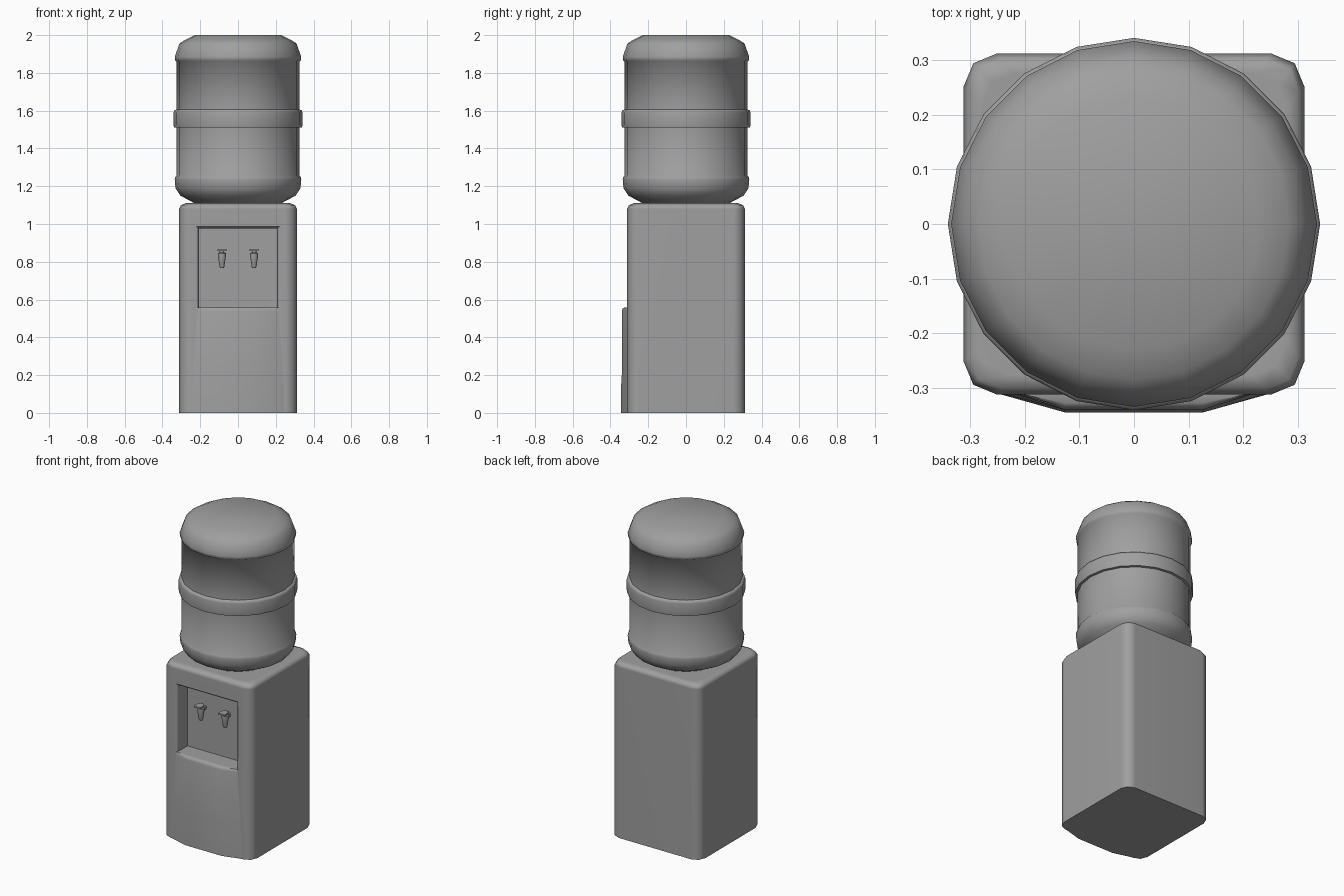
import bpy, bmesh, math

cube = bpy.data.objects.get("Cube")
if cube:
    bpy.data.objects.remove(cube, do_unlink=True)

grey = bpy.data.materials.new("plain_grey")
grey.use_nodes = True
COLOUR = (0.35, 0.35, 0.35, 1)
grey.diffuse_color = COLOUR
grey.node_tree.nodes["Principled BSDF"].inputs["Base Color"].default_value = COLOUR


def loft(name, rings):
    """Skin equal-length point rings and cap both ends."""
    bm = bmesh.new()
    loops = [[bm.verts.new(p) for p in ring] for ring in rings]
    n = len(loops[0])
    for a, b in zip(loops, loops[1:]):
        for i in range(n):
            j = (i + 1) % n
            bm.faces.new((a[i], a[j], b[j], b[i]))
    bm.faces.new(loops[0][::-1])
    bm.faces.new(loops[-1])
    bmesh.ops.recalc_face_normals(bm, faces=bm.faces)
    mesh = bpy.data.meshes.new(name)
    bm.to_mesh(mesh)
    bm.free()
    mesh.materials.append(grey)
    obj = bpy.data.objects.new(name, mesh)
    bpy.context.collection.objects.link(obj)
    return obj


def select(obj):
    bpy.ops.object.select_all(action='DESELECT')
    obj.select_set(True)
    bpy.context.view_layer.objects.active = obj


def smooth(obj, degrees):
    select(obj)
    bpy.ops.object.shade_smooth_by_angle(angle=math.radians(degrees))


def lathe(name, profile, sides, x=0, y=0):
    step = 2 * math.pi / sides
    return loft(name, [[(x + r * math.cos(i * step), y + r * math.sin(i * step), z)
                        for i in range(sides)] for r, z in profile])


def rounded_ring(z, inset):
    """Square outline with two-segment rounded corners."""
    half, rad = 0.312 - inset, 0.06
    ring = []
    for k in range(4):
        mid = math.radians(45 + 90 * k)
        cx = math.copysign(half - rad, math.cos(mid))
        cy = math.copysign(half - rad, math.sin(mid))
        for t in (-45, 0, 45):
            a = mid + math.radians(t)
            ring.append((cx + rad * math.cos(a), cy + rad * math.sin(a), z))
    return ring


# Cabinet with a softened top edge
cabinet = loft("cabinet", [rounded_ring(z, i) for z, i in
                           ((0, 0), (1.08, 0), (1.10, 0.01), (1.11, 0.035))])


# Tap recess with a chamfered rim
def opening(y, half, top):
    return [(-half, y, 0.557), (half, y, 0.557), (half, y, top), (-half, y, top)]


cutter = loft("recess_cutter", [opening(-0.40, 0.221, 0.987), opening(-0.312, 0.221, 0.987),
                                opening(-0.30, 0.208, 0.977), opening(-0.21, 0.206, 0.975)])
cutter.hide_render = True
cut = cabinet.modifiers.new("recess", 'BOOLEAN')
cut.operation = 'DIFFERENCE'
cut.solver = 'EXACT'
cut.object = cutter
select(cabinet)
bpy.ops.object.modifier_apply(modifier="recess")
bpy.data.objects.remove(cutter, do_unlink=True)
smooth(cabinet, 50)
cabinet.modifiers.new("even_shading", 'WEIGHTED_NORMAL').keep_sharp = True


# Bowed lower front panel
def bow(z, half, front):
    return [(-half, -0.309, z), (-0.127, front, z), (0.127, front, z), (half, -0.309, z),
            (half, -0.306, z), (-half, -0.306, z)]


panel = loft("lower_front_panel", [bow(0, 0.255, -0.345), bow(0.12, 0.255, -0.345),
                                   bow(0.20, 0.25, -0.34), bow(0.54, 0.225, -0.34),
                                   bow(0.552, 0.222, -0.336), bow(0.557, 0.22, -0.328)])
smooth(panel, 50)

# Taps: tapered spout, neck to the recess wall, flat lever
for side, x in (("right", -0.085), ("left", 0.085)):
    spout = lathe(side + "_tap_spout", [(0.010, 0.768), (0.013, 0.775), (0.021, 0.83),
                                        (0.021, 0.845), (0.012, 0.85), (0.012, 0.86)],
                  10, x, -0.25)
    smooth(spout, 40)
    loft(side + "_tap_neck", [[(x + sx * 0.01, y, 0.835 + sz * 0.01) for sx, sz in
                               ((-1, -1), (1, -1), (1, 1), (-1, 1))] for y in (-0.25, -0.208)])
    loft(side + "_tap_lever", [[(x - 0.023, -0.288, z), (x + 0.023, -0.288, z),
                                (x + 0.023, -0.255, z), (x + 0.012, -0.235, z),
                                (x - 0.012, -0.235, z), (x - 0.023, -0.255, z)]
                               for z in (0.857, 0.867)])

# Water bottle with shoulder ridges and a raised middle band
bottle = lathe("water_bottle", [
    (0.20, 1.095), (0.23, 1.11), (0.305, 1.15), (0.331, 1.19), (0.335, 1.235), (0.333, 1.247),
    (0.325, 1.257), (0.325, 1.51), (0.339, 1.512), (0.341, 1.525), (0.341, 1.59), (0.338, 1.602),
    (0.325, 1.606), (0.325, 1.86), (0.333, 1.865), (0.335, 1.885), (0.31, 1.955),
    (0.285, 1.972), (0.23, 2.0)], 20)
smooth(bottle, 60)
